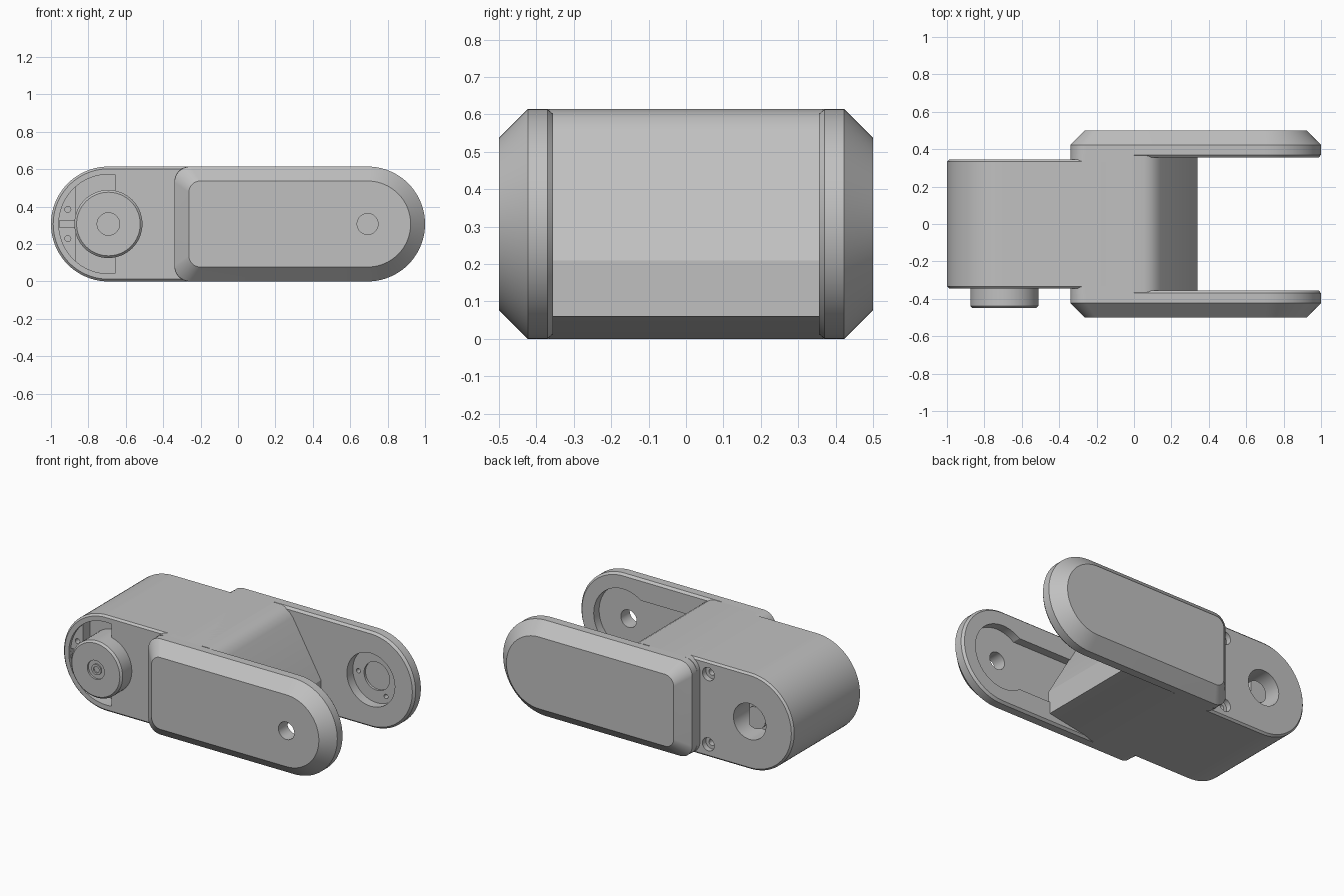
import bpy, bmesh
from math import acos, cos, sin, pi, radians

if "Cube" in bpy.data.objects:
    bpy.data.objects.remove(bpy.data.objects["Cube"])

H = 0.614           # overall height
R = H / 2           # radius of the round ends
PIN = 0.693         # distance of both pivots from the centre

grey = bpy.data.materials.new("plain grey")
grey.use_nodes = True
colour = (0.53, 0.53, 0.53, 1)
grey.diffuse_color = colour
grey.node_tree.nodes["Principled BSDF"].inputs["Base Color"].default_value = colour


def outline(x0, x1, inset=0, left=0, right=0, half=R, steps=20):
    """Rounded rectangle in the side plane with its own radius at each end."""
    z0, z1 = R - half + inset, R + half - inset
    x0, x1 = x0 + inset, x1 - inset
    corners = [(x1, z0, right, -1, 1), (x1, z1, right, 1, 1),
               (x0, z1, left, 1, -1), (x0, z0, left, -1, -1)]
    points = []
    for k, (x, z, r, up, side) in enumerate(corners):
        for i in range(steps + 1):
            a = (k - 1 + i / steps) * pi / 2
            points.append((x - side * r + r * cos(a), z - up * r + r * sin(a)))
    return points


def circle(x, z, r, n=48):
    return [(x + r * cos(2 * pi * i / n), z + r * sin(2 * pi * i / n)) for i in range(n)]


def disc_slice(centre, r, xa, xb, n=24):
    """The part of a disc lying between two upright lines."""
    a = acos((xb - centre) / r)
    b = acos(max(-1, (xa - centre) / r))
    top = [a + (b - a) * i / n for i in range(n + 1)]
    return [(centre + r * cos(t), R + r * sin(t)) for t in top + [-t for t in reversed(top)]]


def loft(name, rings):
    """Skin a solid through outlines placed along y."""
    bm = bmesh.new()
    loops = [[bm.verts.new((x, y, z)) for x, z in pts] for y, pts in rings]
    for a, b in zip(loops, loops[1:]):
        for i in range(len(a)):
            j = (i + 1) % len(a)
            bm.faces.new((a[i], a[j], b[j], b[i]))
    bm.faces.new(loops[0])
    bm.faces.new(loops[-1])
    bmesh.ops.remove_doubles(bm, verts=bm.verts, dist=0.0002)
    bmesh.ops.recalc_face_normals(bm, faces=bm.faces)
    mesh = bpy.data.meshes.new(name)
    bm.to_mesh(mesh)
    bm.free()
    mesh.materials.append(grey)
    obj = bpy.data.objects.new(name, mesh)
    bpy.context.collection.objects.link(obj)
    return obj


def prism(name, pts, y0, y1):
    return loft(name, [(y0, pts), (y1, pts)])


def cut(obj, pts, y0, y1):
    """Carve a prism out of a part and discard the cutter."""
    cutter = prism("cutter", pts, y0, y1)
    cutter.hide_render = True
    mod = obj.modifiers.new("cut", "BOOLEAN")
    mod.operation, mod.solver, mod.object = "DIFFERENCE", "EXACT", cutter
    graph = bpy.context.evaluated_depsgraph_get()
    mesh = bpy.data.meshes.new_from_object(obj.evaluated_get(graph))
    obj.modifiers.clear()
    obj.data = mesh
    bpy.data.objects.remove(cutter)


parts = []

# Main body with a round end and softened side edges
W, B = 0.345, 0.012
full = outline(-1, -0.15, 0, R, 0)
small = outline(-1, -0.15, B, R - B, 0)
body = loft("body", [(-W, small), (-W + B, full), (W - B, full), (W, small)])
parts.append(body)

# Front motor pocket: shallow half disc, deeper inner zone, cable slot, screw holes
r = 0.265
cut(body, disc_slice(-PIN, r, -PIN - r, -0.655), -0.5, -W + 0.02)
cut(body, disc_slice(-PIN, r, -0.87, -0.655), -0.5, -W + 0.09)
cut(body, outline(-0.955, -0.8, half=0.02, steps=1), -0.5, -W + 0.05)
for side in (-1, 1):
    cut(body, circle(-0.91, R + side * 0.078, 0.016, 20), -0.5, -W + 0.06)

# Back axle socket and counterbored screw holes
cut(body, circle(-PIN, R, 0.115), W - 0.16, 0.5)
for side in (-1, 1):
    z = R + side * 0.225
    cut(body, circle(-0.4, z, 0.042, 32), W - 0.035, 0.5)
    cut(body, circle(-0.4, z, 0.02, 20), W - 0.1, 0.5)

socket_boss = prism("socket_boss", disc_slice(-PIN, 0.07, -PIN - 0.07, -PIN + 0.045), W - 0.18, W - 0.06)
parts.append(socket_boss)

# Motor drum on the front pivot
drum = loft("motor_drum", [(-0.45, circle(-PIN, R, 0.17, 64)), (-0.438, circle(-PIN, R, 0.182, 64)),
                           (-0.2, circle(-PIN, R, 0.182, 64))])
cut(drum, circle(-PIN, R, 0.06), -0.6, -0.438)
parts.append(drum)
hub = prism("drum_hub", circle(-PIN, R, 0.034, 32), -0.446, -0.43)
cut(hub, circle(-PIN, R, 0.02, 24), -0.6, -0.436)
parts.append(hub)

# Shoulder joining the arms to the body
parts.append(prism("shoulder", outline(-0.34, 0.0, 0, 0.08, 0), -0.374, 0.374))

# Web between the arms, its end faceted to clear the mating link
web_profile = [(-0.25, 0), (0.0, 0), (0.34, 0.06), (0.34, 0.21), (0.14, 0.56),
               (0.115, 0.588), (0.085, 0.606), (0.05, H), (-0.25, H)]
parts.append(prism("web", web_profile, -0.366, 0.366))

# Pair of fork arms with chamfered outer faces
arms = {}
for name, side in (("front_arm", -1), ("back_arm", 1)):
    sections = [(0.355, 0.013), (0.37, 0), (0.423, 0), (0.5, 0.077)]
    rings = []
    for y, d in sections:
        rings.append((side * y, outline(-0.34, 1, d, 0.085 - 0.3 * d, R - d)))
    arms[name] = loft(name, rings)
    parts.append(arms[name])

# Front arm: keyhole pocket inside and a through hole
front = arms["front_arm"]
cut(front, circle(PIN, R, 0.21), -0.41, -0.3)
cut(front, outline(0.1, PIN, half=0.17, steps=1), -0.41, -0.3)
cut(front, circle(PIN, R, 0.056), -0.6, -0.3)

# Back arm: round bearing pocket with a centre bore and three screw holes
back = arms["back_arm"]
cut(back, circle(PIN, R, 0.17), 0.3, 0.415)
cut(back, circle(PIN, R, 0.09), 0.3, 0.43)
for i in range(3):
    a = pi / 3 + i * 2 * pi / 3
    cut(back, circle(PIN + 0.13 * cos(a), R + 0.13 * sin(a), 0.014, 16), 0.3, 0.45)

# Smooth the round walls while keeping the hard edges
bpy.ops.object.select_all(action="DESELECT")
for obj in parts:
    obj.select_set(True)
    bpy.context.view_layer.objects.active = obj
bpy.ops.object.shade_smooth_by_angle(angle=radians(25))
